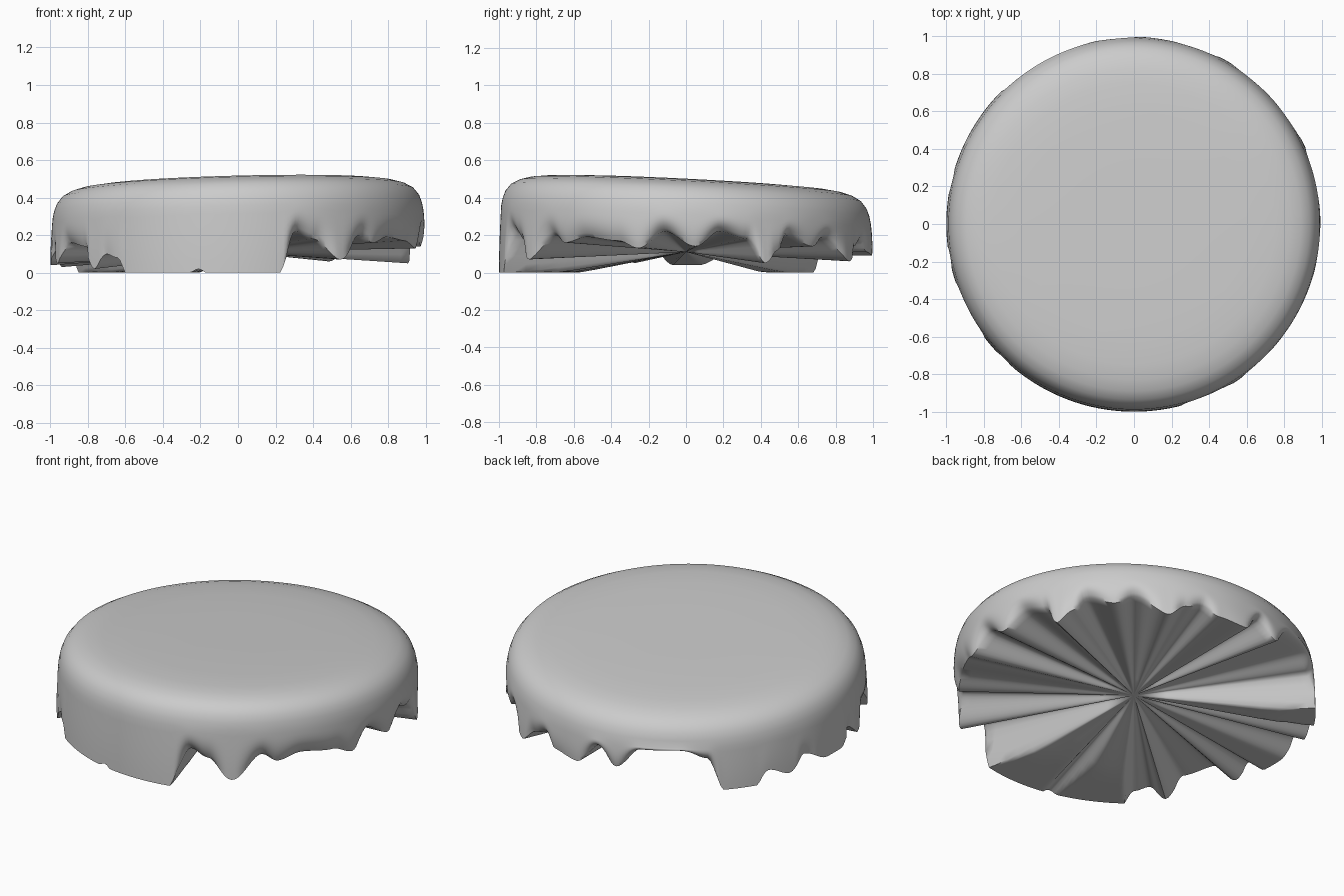
import bpy, bmesh, math

cube = bpy.data.objects.get("Cube")
if cube:
    bpy.data.objects.remove(cube, do_unlink=True)

SEGMENTS = 360
CENTRE_Z = 0.11

# Ragged hem: (angle in degrees, height in hundredths); below zero is cut flat
HEM = [(3, 14), (11, 22), (20, 18), (25, 5), (30, 12), (34, 20), (44, 14),
       (50, 19), (61, 6), (67, 14), (73, 17), (78, 11), (88, 9), (95, 20),
       (102, 11), (110, 22), (123, 23), (132, 18), (138, -3), (146, -4),
       (152, 8), (160, 3), (166, 11), (176, 4), (184, 4), (190, 12),
       (196, 5), (203, 16), (214, 14), (220, 2), (225, 10), (230, 8),
       (235, -5), (250, -7), (258, 2), (264, -7), (281, -5), (289, 22),
       (295, 18), (303, 7), (313, 20), (318, 16), (326, 19), (338, 17),
       (345, 13), (353, 22)]

# Rounded top edge: (radius, drop below the tilted top plane)
TOP = [(0.3, 0), (0.6, 0.003), (0.75, 0.01), (0.83, 0.02), (0.89, 0.037),
       (0.935, 0.062), (0.965, 0.1), (0.98, 0.14), (0.988, 0.18)]


def hem_height(deg):
    """Ease between neighbouring hem points around the circle."""
    points = HEM + [(HEM[0][0] + 360, HEM[0][1])]
    deg = deg if deg >= HEM[0][0] else deg + 360
    for (a, za), (b, zb) in zip(points, points[1:]):
        if a <= deg <= b:
            t = (deg - a) / (b - a)
            t = t * t * (3 - 2 * t)
            return (za + (zb - za) * t) / 100


def top_plane(x, y):
    return 0.49 + 0.025 * x - 0.05 * y


def column(deg):
    """Points of one radial section, from the top down and under to the middle."""
    angle = math.radians(deg)
    c, s = math.cos(angle), math.sin(angle)
    hem = hem_height(deg)
    points = [(r * c, r * s, top_plane(r * c, r * s) - drop) for r, drop in TOP]
    rim_r, rim_z = TOP[-1][0], points[-1][2]
    # Wall, curling inward where the hem lifts
    tuck = 0.06 * min(1, max(0, (hem - 0.08) / 0.14))
    steps = 8
    for i in range(1, steps + 1):
        t = i / steps
        r = rim_r + 0.012 * math.sin(t * math.pi / 2) - tuck * t ** 3
        points.append((r * c, r * s, rim_z + (max(hem, 0) - rim_z) * t))
    # Underside folds running to the middle
    for t in (0.95, 0.88, 0.8, 0.7, 0.6, 0.45, 0.3, 0.18):
        z = CENTRE_Z + (hem - CENTRE_Z) * t
        points.append((r * t * c, r * t * s, max(z, 0)))
    return points


# Draped cover: radial sections joined into one closed surface
bm = bmesh.new()
columns = [[bm.verts.new(p) for p in column(i * 360 / SEGMENTS)]
           for i in range(SEGMENTS)]
top_middle = bm.verts.new((0, 0, top_plane(0, 0)))
under_middle = bm.verts.new((0, 0, CENTRE_Z))
for i, col in enumerate(columns):
    nxt = columns[(i + 1) % SEGMENTS]
    bm.faces.new((top_middle, col[0], nxt[0]))
    bm.faces.new((under_middle, nxt[-1], col[-1]))
    for j in range(len(col) - 1):
        bm.faces.new((col[j], col[j + 1], nxt[j + 1], nxt[j]))
bmesh.ops.recalc_face_normals(bm, faces=bm.faces)
mesh = bpy.data.meshes.new("draped_cover")
bm.to_mesh(mesh)
bm.free()
cover = bpy.data.objects.new("draped_cover", mesh)
bpy.context.collection.objects.link(cover)

# Plain grey
grey = bpy.data.materials.new("light_grey")
grey.use_nodes = True
colour = (0.6, 0.6, 0.6, 1)
grey.diffuse_color = colour
grey.node_tree.nodes["Principled BSDF"].inputs["Base Color"].default_value = colour
mesh.materials.append(grey)

# Smooth cloth with a crisp hem
bpy.ops.object.select_all(action="DESELECT")
cover.select_set(True)
bpy.context.view_layer.objects.active = cover
bpy.ops.object.shade_smooth_by_angle(angle=math.radians(50))
